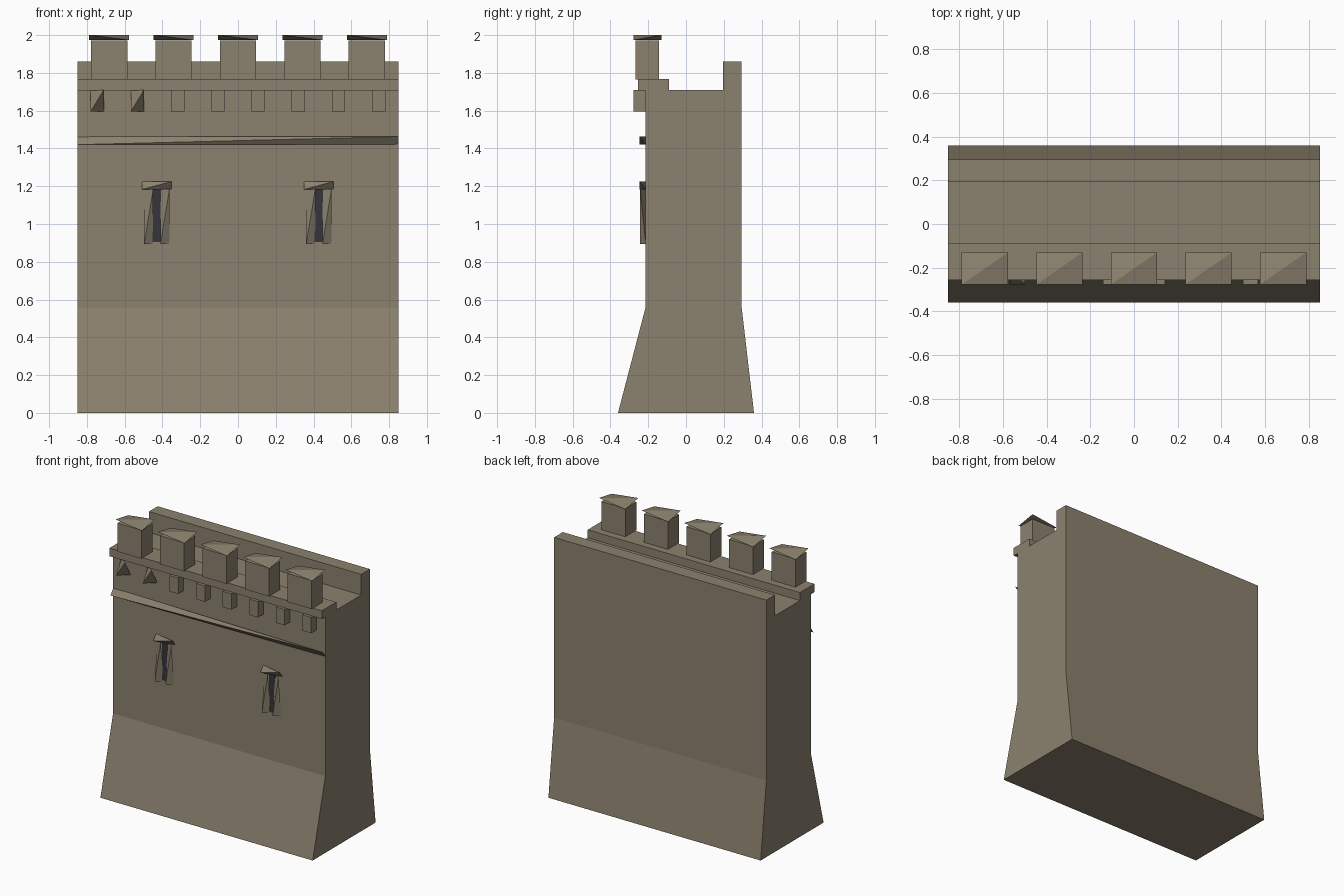
import bpy

if "Cube" in bpy.data.objects:
    bpy.data.objects.remove(bpy.data.objects["Cube"])


def material(name, color):
    m = bpy.data.materials.new(name)
    m.diffuse_color = color
    m.use_nodes = True
    m.node_tree.nodes["Principled BSDF"].inputs["Base Color"].default_value = m.diffuse_color
    return m


stone = material("stone", (0.26, 0.22, 0.155, 1))
shadow = material("dark_opening", (0.035, 0.035, 0.045, 1))


def mesh_object(name, verts, faces, mat):
    me = bpy.data.meshes.new(name)
    me.from_pydata(verts, [], faces)
    me.materials.append(mat)
    ob = bpy.data.objects.new(name, me)
    bpy.context.collection.objects.link(ob)
    return ob


def extrude_x(name, profile, x0, x1, mat=stone):
    """Extrude a (y, z) outline, counter-clockwise seen from +x."""
    n = len(profile)
    verts = [(x, y, z) for x in (x0, x1) for y, z in profile]
    faces = [tuple(range(n))[::-1], tuple(range(n, 2 * n))]
    faces += [(i, (i + 1) % n, (i + 1) % n + n, i + n) for i in range(n)]
    return mesh_object(name, verts, faces, mat)


def box(name, x0, x1, y0, y1, z0, z1, mat=stone):
    return extrude_x(name, [(y0, z0), (y1, z0), (y1, z1), (y0, z1)], x0, x1, mat)


def wedge(name, x0, x1, y0, y1, z0, z1, front_rises=True):
    """Four-cornered chip using alternate corners of a box."""
    if front_rises:
        verts = [(x0, y0, z0), (x1, y0, z1), (x0, y1, z1), (x1, y1, z0)]
        faces = [(0, 1, 2), (0, 3, 1), (0, 2, 3), (1, 3, 2)]
    else:
        verts = [(x0, y0, z1), (x1, y0, z0), (x0, y1, z0), (x1, y1, z1)]
        faces = [(0, 1, 3), (0, 3, 2), (0, 2, 1), (1, 2, 3)]
    return mesh_object(name, verts, faces, stone)


# Wall body with battered base, and the rear parapet in one profile
extrude_x("wall", [(-0.36, 0), (0.36, 0), (0.295, 0.555), (0.295, 1.86),
                   (0.195, 1.86), (0.195, 1.71), (-0.215, 1.71),
                   (-0.215, 0.555)], -0.85, 0.85)

# Front parapet ledge and string course
box("parapet_ledge", -0.85, 0.85, -0.255, -0.09, 1.708, 1.768)
wedge("string_course", -0.85, 0.85, -0.245, -0.213, 1.42, 1.463)

# Merlons with chipped cap stones
for i in range(5):
    x = (i - 2) * 0.341
    box("merlon", x - 0.096, x + 0.096, -0.268, -0.142, 1.766, 1.972)
    wedge("merlon_cap", x - 0.106, x + 0.106, -0.277, -0.13, 1.974, 2.0, False)

# Corbels below the ledge; the two leftmost are broken
for i in range(8):
    x = (i - 3.5) * 0.213
    shape = wedge if i < 2 else box
    shape("corbel", x - 0.035, x + 0.035, -0.277, -0.213, 1.595, 1.71)

# Arrow slits with jambs and lintels
for x in (-0.43, 0.428):
    box("arrow_slit", x - 0.023, x + 0.023, -0.221, -0.205, 0.905, 1.19, shadow)
    for jx in (x - 0.043, x + 0.043):
        wedge("slit_jamb", jx - 0.024, jx + 0.024, -0.243, -0.213, 0.893, 1.185)
    wedge("slit_lintel", x - 0.078, x + 0.078, -0.245, -0.213, 1.183, 1.225)
